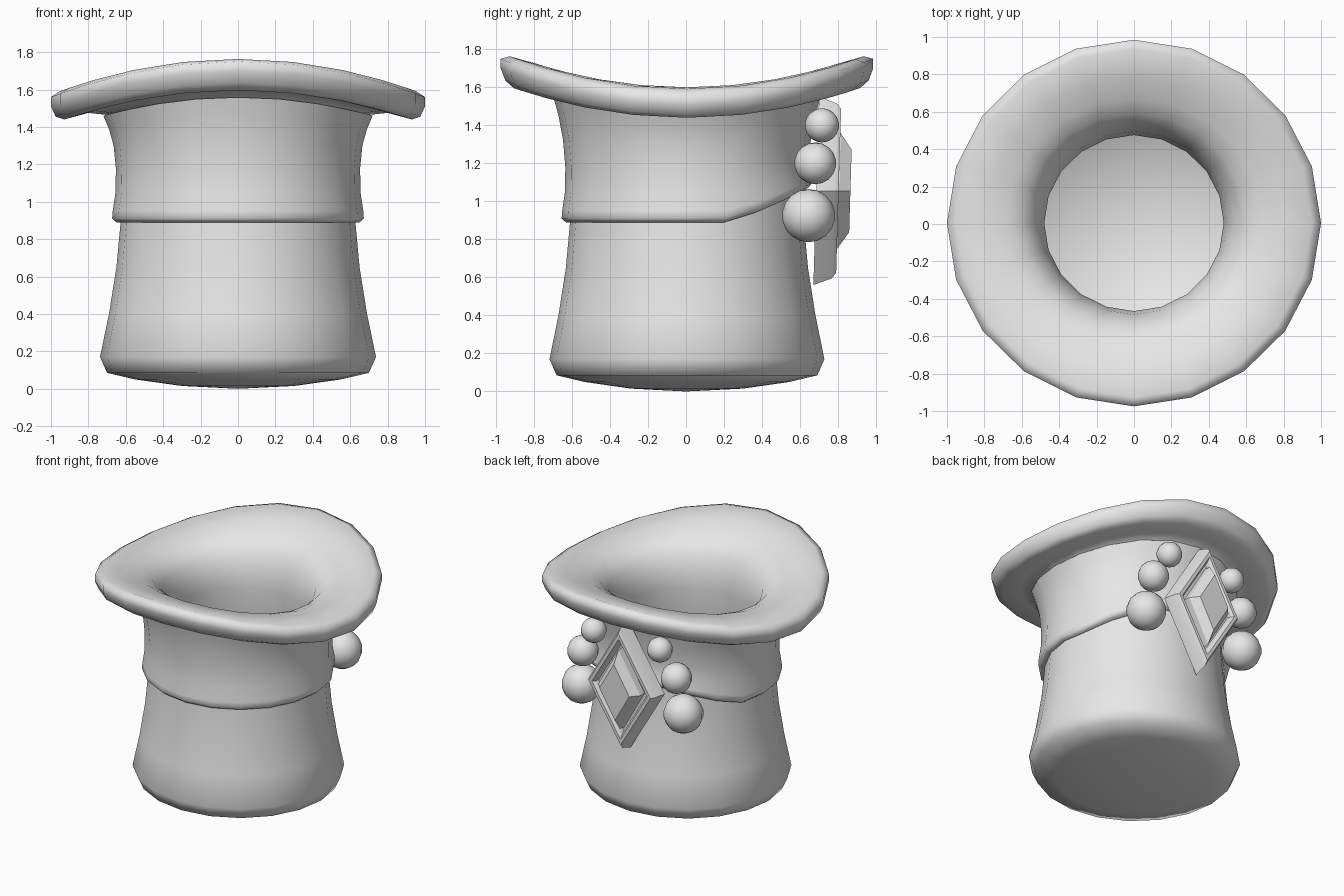
import bpy, bmesh, math
from mathutils import Vector

cube = bpy.data.objects.get("Cube")
if cube:
    bpy.data.objects.remove(cube, do_unlink=True)

grey = bpy.data.materials.new("light_grey")
grey.use_nodes = True
grey.diffuse_color = (0.8, 0.8, 0.8, 1)
grey.node_tree.nodes["Principled BSDF"].inputs["Base Color"].default_value = (0.8, 0.8, 0.8, 1)

SIDES = 20


def finish(name, bm, angle):
    bmesh.ops.recalc_face_normals(bm, faces=bm.faces)
    mesh = bpy.data.meshes.new(name)
    bm.to_mesh(mesh)
    bm.free()
    mesh.materials.append(grey)
    obj = bpy.data.objects.new(name, mesh)
    bpy.context.collection.objects.link(obj)
    bpy.ops.object.select_all(action='DESELECT')
    obj.select_set(True)
    bpy.context.view_layer.objects.active = obj
    bpy.ops.object.shade_smooth_by_angle(angle=math.radians(angle))
    return obj


def bridge(bm, rings, closed=False):
    pairs = list(zip(rings, rings[1:]))
    if closed:
        pairs.append((rings[-1], rings[0]))
    for a, b in pairs:
        n = len(a)
        for i in range(n):
            j = (i + 1) % n
            bm.faces.new((a[i], a[j], b[j], b[i]))


def lathe(bm, profile, warp):
    rings = []
    for r, z in profile:
        ring = []
        for i in range(SIDES):
            a = math.tau * i / SIDES
            x, y = r * math.cos(a), r * math.sin(a)
            ring.append(bm.verts.new(warp(x, y, z)))
        rings.append(ring)
    return rings


def saddle(x, y, z):
    # the brim sweeps up at front and back
    blend = min(1, max(0, (z - 1.25) / 0.2))
    return x, y * 0.98 + 0.005, z + 0.19 * y * y * blend


def band_warp(x, y, z):
    # the lower edge of the band climbs toward the ornament
    lift = max(0, (y - 0.2) / 0.45) ** 1.3 * 0.18
    low = min(1, max(0, (1.3 - z) / 0.4))
    return saddle(x, y, z + lift * low)


# Upturned hat: base, outer wall, brim, funnel and inner floor in one profile
hat_profile = [
    (0.3, 0.015), (0.55, 0.05), (0.70, 0.085), (0.738, 0.17), (0.69, 0.4),
    (0.65, 0.65), (0.625, 0.92), (0.61, 1.2), (0.66, 1.46), (0.80, 1.475),
    (0.93, 1.44), (0.975, 1.455), (1.0, 1.51), (1.0, 1.56), (0.95, 1.592),
    (0.80, 1.6), (0.68, 1.59), (0.60, 1.56), (0.54, 1.5), (0.5, 1.41),
    (0.48, 1.3), (0.52, 1.0), (0.58, 0.6), (0.64, 0.2), (0.6, 0.14),
]
bm = bmesh.new()
rings = lathe(bm, hat_profile, saddle)
bridge(bm, rings)
for ring, z in ((rings[0], 0), (rings[-1], 0.13)):
    tip = bm.verts.new((0, 0, z))
    for i in range(SIDES):
        bm.faces.new((ring[i], ring[(i + 1) % SIDES], tip))
finish("hat_body", bm, 75)

# Band wrapped around the wall below the brim
band_profile = [
    (0.60, 0.9), (0.65, 0.89), (0.673, 0.91), (0.67, 0.95), (0.655, 1.05),
    (0.653, 1.18), (0.665, 1.3), (0.69, 1.39), (0.72, 1.46), (0.64, 1.47),
    (0.59, 1.3),
]
bm = bmesh.new()
bridge(bm, lathe(bm, band_profile, band_warp), closed=True)
finish("hat_band", bm, 75)


def diamond(name, layers, width, height):
    # stacked rhombus outlines, leaning slightly with the wall
    bm = bmesh.new()
    rings = []
    for scale, y in layers:
        ring = []
        for dx, dz in ((1, 0), (0, 1), (-1, 0), (0, -1)):
            z = dz * height * scale
            ring.append(bm.verts.new((dx * width * scale, y + 0.03 * z, 1.055 + z)))
        rings.append(ring)
    bridge(bm, rings)
    bm.faces.new(rings[0])
    bm.faces.new(rings[-1])
    return finish(name, bm, 25)


# Ornament on the back: framed faceted gem
diamond("ornament_frame", [(1, 0.685), (0.93, 0.78), (0.87, 0.803), (0.78, 0.803),
                           (0.72, 0.785), (0.70, 0.755)], 0.30, 0.495)
diamond("ornament_gem", [(1, 0.74), (0.98, 0.805), (0.70, 0.865)], 0.18, 0.31)

# Graduated beads on both sides of the ornament
beads = {"large": (0.43, 0.645, 0.925, 0.14),
         "middle": (0.395, 0.68, 1.2, 0.11),
         "small": (0.28, 0.715, 1.4, 0.09)}
for label, (x, y, z, r) in beads.items():
    for side, sign in (("left", 1), ("right", -1)):
        bm = bmesh.new()
        bmesh.ops.create_uvsphere(bm, u_segments=14, v_segments=9, radius=r)
        bmesh.ops.translate(bm, verts=bm.verts, vec=Vector((sign * x, y, z)))
        finish(f"{label}_bead_{side}", bm, 60)
